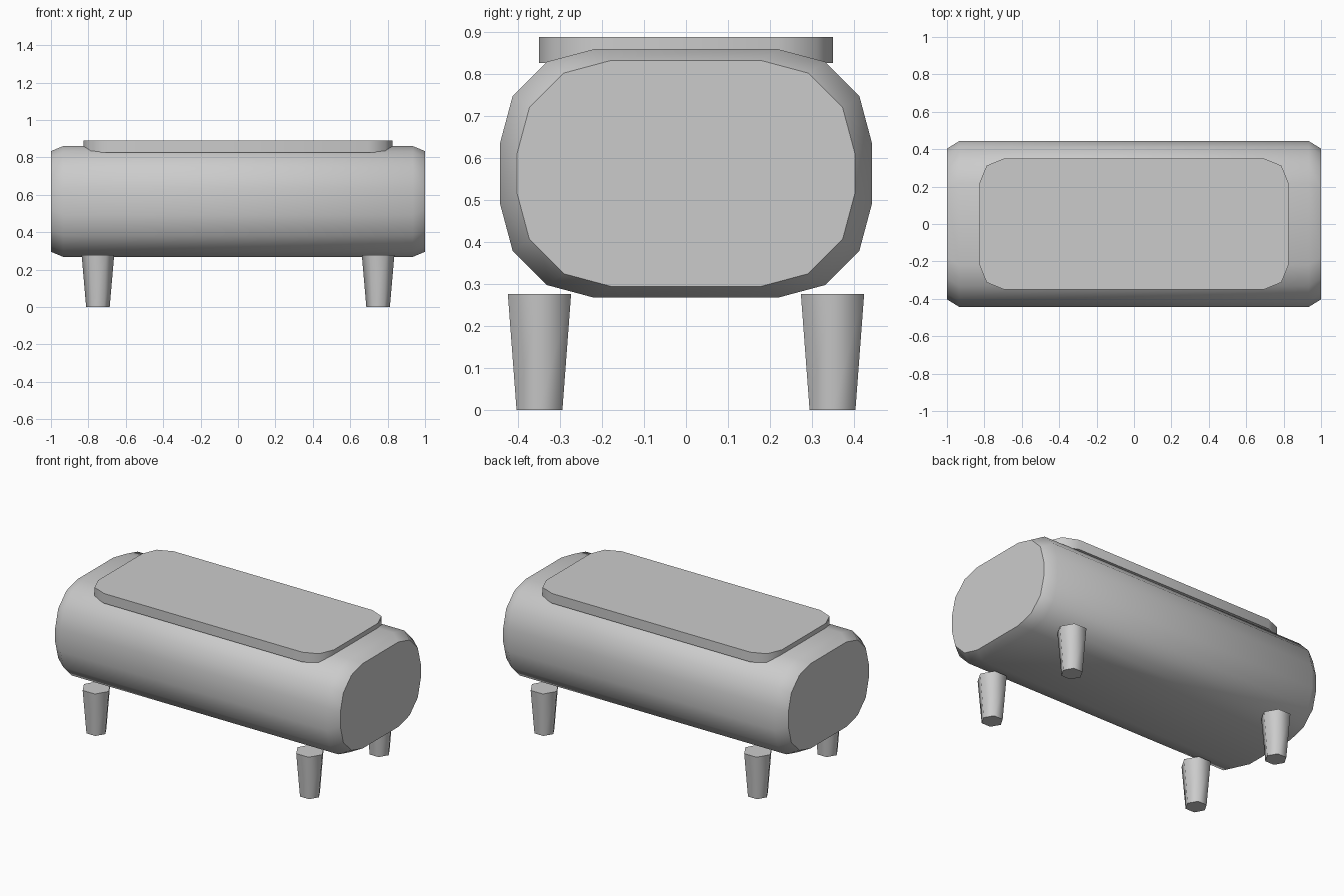
import bpy, bmesh, math

if "Cube" in bpy.data.objects:
    bpy.data.objects.remove(bpy.data.objects["Cube"])


def rounded_rect(hw, hh, r, seg):
    """Rounded rectangle outline, counter-clockwise, seg steps per corner."""
    pts = []
    for k, (sx, sy) in enumerate([(1, 1), (-1, 1), (-1, -1), (1, -1)]):
        for i in range(seg + 1):
            a = math.radians(90 * (k + i / seg))
            pts.append((sx * (hw - r) + r * math.cos(a),
                        sy * (hh - r) + r * math.sin(a)))
    return pts


def loft(name, rings, angle):
    """Join rings of equal point count into a capped solid."""
    bm = bmesh.new()
    loops = [[bm.verts.new(p) for p in ring] for ring in rings]
    n = len(loops[0])
    for a, b in zip(loops, loops[1:]):
        for i in range(n):
            j = (i + 1) % n
            bm.faces.new((a[i], a[j], b[j], b[i]))
    bm.faces.new(loops[0][::-1])
    bm.faces.new(loops[-1])
    bmesh.ops.recalc_face_normals(bm, faces=bm.faces)
    mesh = bpy.data.meshes.new(name)
    bm.to_mesh(mesh)
    bm.free()
    obj = bpy.data.objects.new(name, mesh)
    bpy.context.collection.objects.link(obj)
    bpy.ops.object.select_all(action='DESELECT')
    obj.select_set(True)
    bpy.context.view_layer.objects.active = obj
    bpy.ops.object.shade_smooth_by_angle(angle=math.radians(angle))
    return obj


# Long rounded body with chamfered ends
sections = [(-1, 0.403, 0.269), (-0.935, 0.443, 0.296),
            (0.935, 0.443, 0.296), (1, 0.403, 0.269)]
loft("body", [[(x, y, 0.564 + z) for y, z in rounded_rect(hw, hh, 0.224, 3)]
              for x, hw, hh in sections], 40)

# Flat top pad set into the body
pad = rounded_rect(0.826, 0.35, 0.13, 2)
loft("top_pad", [[(x, y, z) for x, y in pad] for z in (0.827, 0.889)], 50)

# Four tapered six-sided legs
for sx, side in ((-1, "left"), (1, "right")):
    for sy, end in ((-1, "front"), (1, "back")):
        rings = [[(sx * 0.749 + r * math.cos(i * math.pi / 3),
                   sy * 0.349 + r * math.sin(i * math.pi / 3), z)
                  for i in range(6)]
                 for z, r in ((0, 0.063), (0.277, 0.087))]
        loft(f"{end}_{side}_leg", rings, 65)
